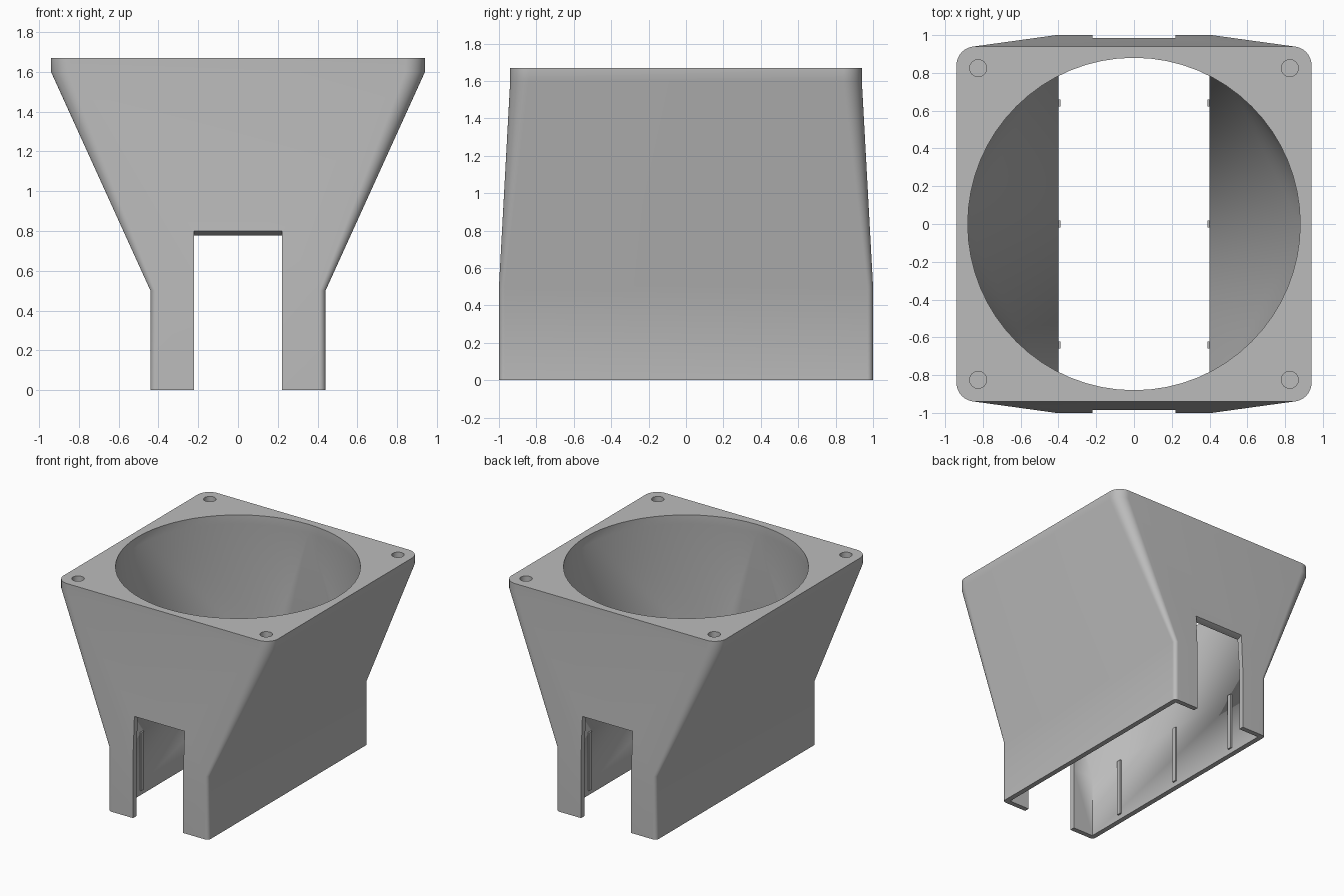
import bpy, bmesh, math
from mathutils import Vector

if "Cube" in bpy.data.objects:
    bpy.data.objects.remove(bpy.data.objects["Cube"])

N = 16  # segments per corner

grey = bpy.data.materials.new("plain grey")
grey.diffuse_color = (0.5, 0.5, 0.5, 1)
grey.use_nodes = True
grey.node_tree.nodes["Principled BSDF"].inputs["Base Color"].default_value = grey.diffuse_color


def finish(name, bm):
    bmesh.ops.remove_doubles(bm, verts=bm.verts, dist=1e-5)
    bmesh.ops.recalc_face_normals(bm, faces=bm.faces)
    mesh = bpy.data.meshes.new(name)
    bm.to_mesh(mesh)
    bm.free()
    mesh.materials.append(grey)
    ob = bpy.data.objects.new(name, mesh)
    bpy.context.collection.objects.link(ob)
    return ob


def ring(bm, hx, hy, r, z):
    """Rounded rectangle of half size hx, hy (a circle when hx = hy = r)."""
    verts = []
    for c, (sx, sy) in enumerate([(1, 1), (-1, 1), (-1, -1), (1, -1)]):
        for i in range(N + 1):
            a = math.pi / 2 * (c + i / N)
            verts.append(bm.verts.new((sx * (hx - r) + r * math.cos(a),
                                       sy * (hy - r) + r * math.sin(a), z)))
    return verts


def box(name, lo, hi):
    bm = bmesh.new()
    bmesh.ops.create_cube(bm, size=1)
    for v in bm.verts:
        v.co = Vector([lo[k] + (v.co[k] + 0.5) * (hi[k] - lo[k]) for k in range(3)])
    return finish(name, bm)


def cut(target, cutter):
    mod = target.modifiers.new("cut", 'BOOLEAN')
    mod.operation = 'DIFFERENCE'
    mod.solver = 'EXACT'
    mod.object = cutter
    bpy.context.view_layer.objects.active = target
    bpy.ops.object.modifier_apply(modifier=mod.name)
    bpy.data.objects.remove(cutter, do_unlink=True)


# Duct shell: outer skin upward, top flange, inner skin downward, bottom rim
bm = bmesh.new()
sections = [
    (0.44, 1.0, 0.03, 0), (0.44, 1.0, 0.03, 0.5),
    (0.94, 0.94, 0.1, 1.6), (0.94, 0.94, 0.1, 1.67),
    (0.88, 0.88, 0.88, 1.67), (0.88, 0.88, 0.88, 1.6),
    (0.40, 0.96, 0.0, 0.5), (0.40, 0.96, 0.0, 0),
]
rings = [ring(bm, *s) for s in sections]
count = len(rings[0])
for k, low in enumerate(rings):
    high = rings[(k + 1) % len(rings)]
    for i in range(count):
        j = (i + 1) % count
        bm.faces.new((low[i], low[j], high[j], high[i]))
duct = finish("duct_shell", bm)

# Slot through the front and back walls, with a slightly sloped lintel
bm = bmesh.new()
profile = [(-1.1, -0.1), (1.1, -0.1), (1.1, 0.858), (0.94, 0.778),
           (-0.94, 0.778), (-1.1, 0.858)]
face = bm.faces.new([bm.verts.new((-0.22, y, z)) for y, z in profile])
moved = bmesh.ops.extrude_face_region(bm, geom=[face])["geom"]
bmesh.ops.translate(bm, vec=(0.44, 0, 0),
                    verts=[g for g in moved if isinstance(g, bmesh.types.BMVert)])
cut(duct, finish("slot_cutter", bm))

# Blind screw holes in the flange corners
for sx in (-1, 1):
    for sy in (-1, 1):
        bm = bmesh.new()
        bmesh.ops.create_cone(bm, cap_ends=True, segments=32, radius1=0.045,
                              radius2=0.045, depth=0.24)
        bmesh.ops.translate(bm, verts=bm.verts, vec=(sx * 0.825, sy * 0.825, 1.67))
        cut(duct, finish("hole_cutter", bm))

bpy.ops.object.select_all(action='DESELECT')
duct.select_set(True)
bpy.context.view_layer.objects.active = duct
bpy.ops.object.shade_smooth_by_angle(angle=math.radians(30))

# Thin grip ribs on the inner side walls
for sx in (-1, 1):
    for y in (-0.64, 0, 0.64):
        x0, x1 = sorted((sx * 0.388, sx * 0.41))
        box("grip_rib", (x0, y - 0.018, 0.04), (x1, y + 0.018, 0.5))
